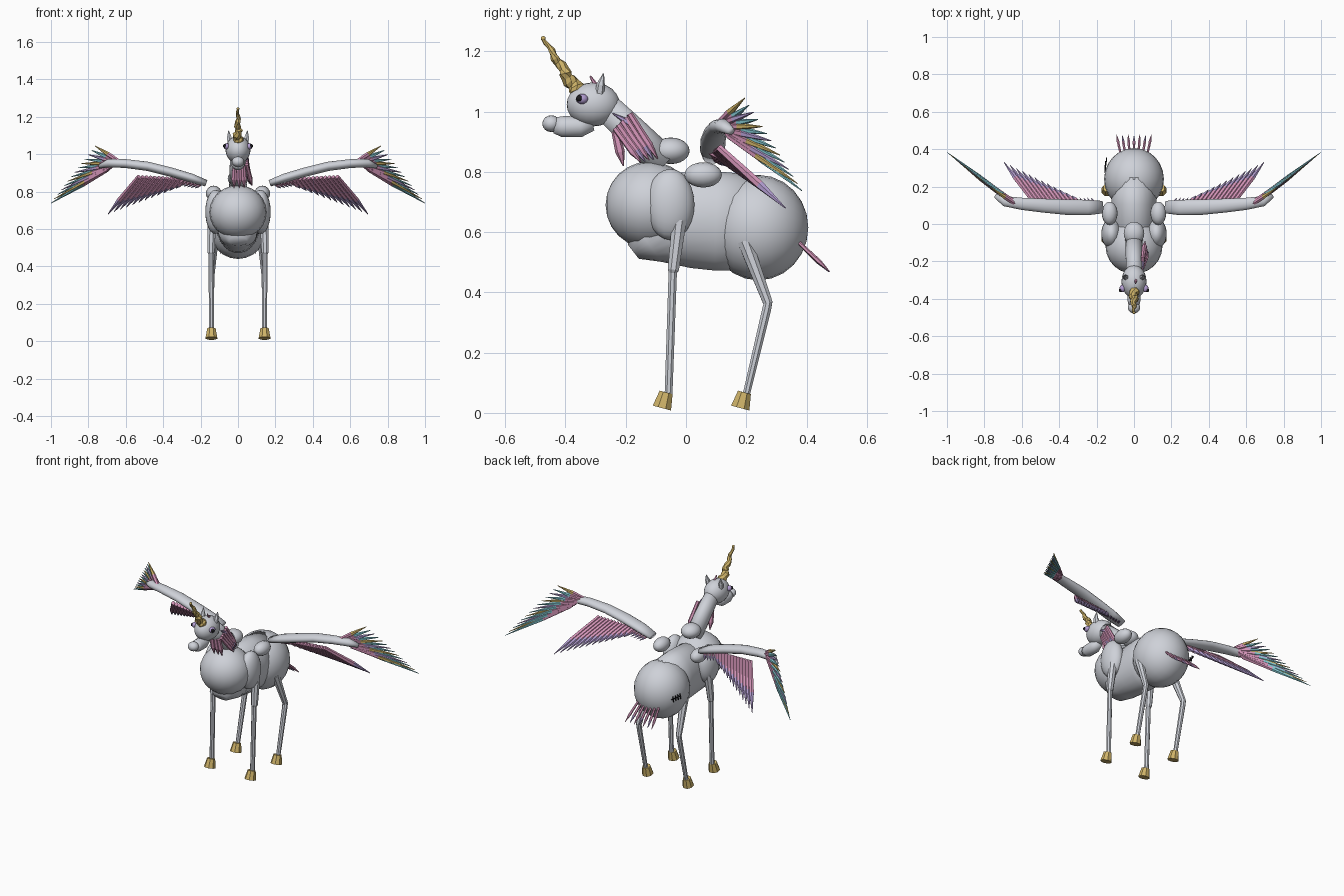
import bpy, bmesh, math
from mathutils import Vector, Matrix

cube = bpy.data.objects.get("Cube")
if cube:
    bpy.data.objects.remove(cube, do_unlink=True)


def material(name, r, g, b):
    m = bpy.data.materials.new(name)
    m.use_nodes = True
    m.diffuse_color = (r, g, b, 1)
    m.node_tree.nodes["Principled BSDF"].inputs["Base Color"].default_value = (r, g, b, 1)
    return m


COAT = material("pale grey coat", .62, .64, .69)
GOLD = material("gold", .62, .45, .14)
PINK = material("pink", .66, .30, .48)
PURPLE = material("lilac", .45, .34, .64)
TEAL = material("teal", .22, .56, .62)
BLACK = material("black", .01, .01, .012)


def finish(name, bm, mats, smooth):
    bmesh.ops.recalc_face_normals(bm, faces=bm.faces)
    mesh = bpy.data.meshes.new(name)
    bm.to_mesh(mesh)
    bm.free()
    for m in mats:
        mesh.materials.append(m)
    for p in mesh.polygons:
        p.use_smooth = smooth
    ob = bpy.data.objects.new(name, mesh)
    bpy.context.collection.objects.link(ob)
    return ob


def ball(name, centre, radii, mat=COAT, segs=24, rings=12):
    """Ellipsoid with its poles along y."""
    bm = bmesh.new()
    bmesh.ops.create_uvsphere(bm, u_segments=segs, v_segments=rings, radius=1)
    bm.transform(Matrix.Translation(centre) @ Matrix.Diagonal((*radii, 1))
                 @ Matrix.Rotation(math.pi / 2, 4, 'X'))
    return finish(name, bm, [mat], True)


def add_tube(bm, points, radii, sides=6, mats=None):
    """Loft of elliptical rings; mats gives a material index per span."""
    pts = [Vector(p) for p in points]
    axis = (pts[-1] - pts[0]).normalized()
    ref = Vector((0, 1, 0)) if abs(axis.z) > .9 else Vector((0, 0, 1))
    rings = []
    for i, p in enumerate(pts):
        t = (pts[min(i + 1, len(pts) - 1)] - pts[max(i - 1, 0)]).normalized()
        u = t.cross(ref).normalized()
        v = u.cross(t)
        a, b = radii[i] if isinstance(radii[i], tuple) else (radii[i], radii[i])
        rings.append([bm.verts.new(p + u * a * math.cos(k) + v * b * math.sin(k))
                      for k in (math.tau * (j + .5) / sides for j in range(sides))])
    for i in range(len(rings) - 1):
        for j in range(sides):
            k = (j + 1) % sides
            f = bm.faces.new((rings[i][j], rings[i][k], rings[i + 1][k], rings[i + 1][j]))
            f.material_index = mats[i] if mats else 0
    bm.faces.new(rings[0])
    end = bm.faces.new(rings[-1])
    end.material_index = mats[-1] if mats else 0


def tube(name, points, radii, mat=COAT, sides=6, smooth=False):
    bm = bmesh.new()
    add_tube(bm, points, radii, sides)
    return finish(name, bm, [mat], smooth)


def add_feather(bm, base, tip, r, tip_mat, split=.6):
    """Pink quill that turns to its tip colour at the split."""
    base, tip = Vector(base), Vector(tip)
    add_tube(bm, [base, base.lerp(tip, split), tip], [r * .8, r, r * .12], 6, [0, tip_mat])


def lerp(a, b, t):
    return Vector(a).lerp(Vector(b), t)


# Body masses
ball("chest", (0, -.12, .69), (.152, .147, .145))
ball("rump", (0, .24, .615), (.16, .166, .175))
tube("barrel", [(0, -.175, .535), (0, -.13, .57), (0, -.03, .638), (0, .1, .637), (0, .24, .63)],
     [(.05, .03), (.1, .085), (.118, .165), (.12, .166), (.12, .16)], COAT, 24, True)
ball("withers", (0, -.05, .87), (.055, .062, .044))

# Neck, head and muzzle
tube("neck", [(0, -.275, 1.025), (0, -.18, .935), (0, -.07, .825)],
     [(.042, .048), (.045, .052), (.048, .058)], COAT, 16, True)
ball("head", (0, -.308, 1.024), (.067, .088, .073))
tube("jaw", [(0, -.435, .955), (0, -.41, .95), (0, -.35, .95), (0, -.31, .96)],
     [.028, .036, .036, .024], COAT, 12, True)
ball("muzzle", (0, -.447, .96), (.033, .03, .028), COAT, 16, 8)

# Spiral horn with a small ball at its tip
N = 14
horn = [lerp((0, -.36, 1.065), (0, -.472, 1.24), i / N)
        + Vector((math.cos(i * 1.25), math.sin(i * 1.25), 0)) * .006 * (1 - .5 * i / N)
        for i in range(N + 1)]
tube("horn", horn, [.027 * (1 - .78 * i / N) * (1.12 if i % 2 else .92) for i in range(N + 1)], GOLD, 7)
ball("horn_tip", (0, -.474, 1.243), (.008, .008, .008), GOLD, 8, 6)

# Forelock
tube("forelock", [(.01, -.295, 1.08), (.008, -.318, 1.118)], [.01, .003], PINK)

# Mane: strands along the left of the neck, and a tuft at the throat
bm = bmesh.new()
for i in range(5):
    add_feather(bm, (.046, -.235 + .012 * i, .945 + .012 * i),
                (.075 - .004 * i, -.15 + .014 * i, .832 + .003 * i), .013, i % 2, .7)
add_feather(bm, (.046, -.185, .96), (.05, -.245, .995), .012, 1, .1)
for x in (-.018, .006, .028):
    add_feather(bm, (x, -.235, .935), (x * 1.2, -.208, .82), .016, 0)
finish("mane", bm, [PINK, PURPLE], False)

# Tail: flat fan of strands
bm = bmesh.new()
for i in range(7):
    k = i - 3
    add_feather(bm, (k * .024, .375, .565), (k * .031, .478 - .004 * (i % 2), .468), .008, i % 2, .65)
finish("tail", bm, [PINK, PURPLE], False)

# Small dark strokes on the right flank
bm = bmesh.new()
for i in range(4):
    y = .275 + .02 * i
    x = -.158 + .32 * (y - .25) ** 1.4
    add_tube(bm, [(x, y, .605), (x, y + .008, .64)], [.004, .003], 4)
    add_tube(bm, [(x, y, .618), (x, y + .02, .628)], [.004, .004], 4)
finish("flank_mark", bm, [BLACK], False)


def leg(name, s, path, radii, hoof_y):
    tube(name, [(s * x, y, z) for x, y, z in path], radii, COAT, 8)
    tube(name + "_hoof", [(s * .142, hoof_y, .068), (s * .142, hoof_y - .014, .016)],
         [.024, .034], GOLD, 8)


def wing(side, s):
    # Flattened arm curving out to the hand
    arm = [(.17, .09, .845), (.25, .088, .873), (.36, .09, .905), (.48, .098, .935),
           (.6, .108, .95), (.69, .122, .953), (.74, .15, .935)]
    tube(side + "_wing_arm", [(s * x, y, z) for x, y, z in arm],
         [(.034, .018), (.042, .024), (.042, .025), (.038, .025), (.033, .024), (.028, .023), (.012, .012)],
         COAT, 16, True)

    def m(v):
        return Vector((s * v[0], v[1], v[2]))

    # Long outer fan
    bm = bmesh.new()
    count = 14
    for i in range(count):
        t = i / (count - 1)
        base = lerp((.64, .11, .965), (.7, .145, .915), t)
        tip = lerp((.765, .195, 1.045), (1, .384, .738), t)
        base.y += .012 * (i % 2)
        add_feather(bm, m(base), m(tip), .013, (3, 2, 1, 2)[i % 4], .42)
    finish(side + "_outer_feathers", bm, [PINK, PURPLE, TEAL, GOLD], False)

    # Sloping inner row, growing longer outward
    bm = bmesh.new()
    count = 12
    for i in range(count):
        t = i / (count - 1)
        base = Vector((.29 + .24 * t, .095 + .015 * t, .868 + .012 * t))
        tip = base + Vector((.165, .22, -.2)) * (.25 + .75 * t)
        add_feather(bm, m(base), m(tip), .015, 1, .62)
    # Small feathers at the root
    for i in range(6):
        base = Vector((.185 + .02 * i, .08, .848 + .003 * i))
        add_feather(bm, m(base), m(base + Vector((.045, .06, -.03))), .008, 1)
    finish(side + "_inner_feathers", bm, [PINK, PURPLE], False)


# Paired parts
for side, s in (("left", 1), ("right", -1)):
    ball(side + "_shoulder", (s * .12, -.052, .692), (.055, .08, .118))
    ball(side + "_wing_root", (s * .13, .057, .79), (.042, .062, .042), COAT, 16, 10)
    ball(side + "_eye", (s * .061, -.345, 1.042), (.017, .02, .017), PURPLE, 12, 8)
    ball(side + "_pupil", (s * .07, -.354, 1.044), (.011, .011, .011), BLACK, 10, 6)
    tube(side + "_ear", [(s * .042, -.287, 1.06), (s * .047, -.283, 1.09), (s * .05, -.274, 1.126)],
         [.016, .014, .002], COAT, 6)
    leg(side + "_front_leg", s,
        [(.14, -.022, .64), (.145, -.042, .475), (.144, -.044, .465), (.142, -.058, .06)],
        [.026, .02, .015, .014], -.066)
    leg(side + "_hind_leg", s,
        [(.125, .195, .57), (.14, .272, .365), (.141, .268, .345), (.142, .2, .06)],
        [.026, .017, .016, .013], .194)
    wing(side, s)
